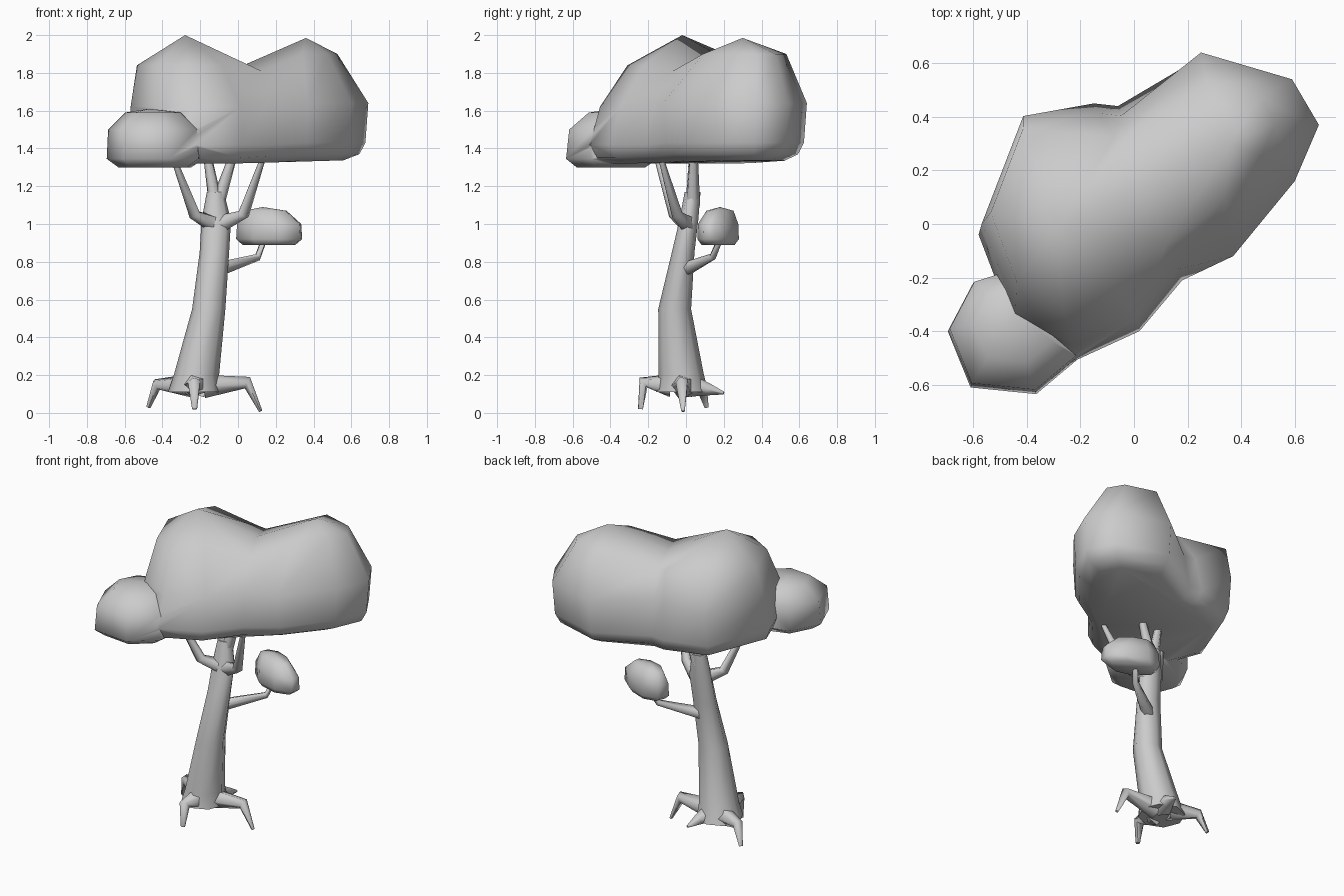
import bpy, bmesh, math
from mathutils import Vector

if "Cube" in bpy.data.objects:
    bpy.data.objects.remove(bpy.data.objects["Cube"])


def skin(name, rings, cap_fans=None, angle=75):
    """Skin rings of points, flat start cap; end is flat or fans of (points, pole)."""
    bm = bmesh.new()
    vr = [[bm.verts.new(p) for p in ring] for ring in rings]
    n = len(vr[0])
    for a, b in zip(vr, vr[1:]):
        for i in range(n):
            j = (i + 1) % n
            bm.faces.new((a[i], a[j], b[j], b[i]))
    bm.faces.new(vr[0][::-1])
    if cap_fans:
        extra = {}
        for loop, pole in cap_fans:
            # loop items are ring indices or shared extra points
            vs = [vr[-1][k] if isinstance(k, int) else extra.setdefault(k, None) or
                  extra.update({k: bm.verts.new(k)}) or extra[k] for k in loop]
            tip = bm.verts.new(pole)
            for i, v in enumerate(vs):
                bm.faces.new((v, vs[(i + 1) % len(vs)], tip))
    else:
        bm.faces.new(vr[-1])
    bmesh.ops.recalc_face_normals(bm, faces=bm.faces)
    mesh = bpy.data.meshes.new(name)
    bm.to_mesh(mesh)
    bm.free()
    obj = bpy.data.objects.new(name, mesh)
    bpy.context.collection.objects.link(obj)
    smooth(obj, angle)
    return obj


def smooth(obj, angle):
    bpy.ops.object.select_all(action='DESELECT')
    obj.select_set(True)
    bpy.context.view_layer.objects.active = obj
    bpy.ops.object.shade_smooth_by_angle(angle=math.radians(angle))


def shrink(outline, centre, levels):
    """Plan outline scaled about its centre and shifted at each height."""
    cx, cy = centre
    return [[(cx + dx + s * (x - cx), cy + dy + s * (y - cy), z) for x, y in outline]
            for z, s, dx, dy in levels]


def blob(name, outline, centre, levels, pole):
    return skin(name, shrink(outline, centre, levels), [(range(len(outline)), pole)])


def limb(name, path, sides=5):
    """Tapered tube through (x, y, z, radius) points."""
    pts = [Vector(p[:3]) for p in path]
    rings = []
    for i, p in enumerate(pts):
        t = (pts[min(i + 1, len(pts) - 1)] - pts[max(i - 1, 0)]).normalized()
        ref = Vector((0.34, -0.94, 0)) if abs(t.z) > 0.95 else Vector((0, 0, 1))
        u = t.cross(ref).normalized()
        # keep neighbouring rings aligned
        if i and u.dot(prev) < 0:
            u = -u
        prev = u
        v = t.cross(u)
        r = path[i][3]
        rings.append([p + r * (math.cos(a) * u + math.sin(a) * v)
                      for a in (2 * math.pi * k / sides for k in range(sides))])
    return skin(name, rings)


# Main canopy: two lobes sharing one skin, with a valley between two peaks
valley = (.04, .14, 1.845)
left = shrink([(-.42, .375), (-.58, -.04), (-.45, -.38), (-.22, -.51), (.02, -.4)],
              (-.2, -.03),
              [(1.32, .75, 0, 0), (1.35, .93, 0, 0), (1.42, 1, 0, 0), (1.62, .97, 0, .04),
               (1.84, .75, -.05, .08)])
right = shrink([(.37, -.12), (.6, .16), (.69, .37), (.59, .54), (.25, .64)], (.3, .25),
               [(1.335, .7, -.02, 0), (1.37, .88, 0, 0), (1.43, .96, 0, 0), (1.64, 1, 0, 0),
                (1.9, .58, 0, .055)])
seam = [(1.325, .8, 0, 0), (1.36, .93, 0, 0), (1.42, 1, 0, 0), (1.64, .88, 0, 0),
        (1.81, .6, 0, 0)]
front_seam = shrink([(.18, -.21)], valley[:2], seam)
back_seam = shrink([(-.15, .45), (-.06, .44)], valley[:2], seam)
# ring order: left lobe 0-4, front seam 5, right lobe 6-10, back seam 11-12
rings = [a + f + b + s[::-1] for a, f, b, s in zip(left, front_seam, right, back_seam)]
canopy = skin("canopy", rings,
              [([11, 12, 0, 1, 2, 3, 4, 5, valley], (-.28, -.02, 2.0)),
               ([5, 6, 7, 8, 9, 10, 11, valley], (.36, .3, 1.985))])

# Small front clump, merged into the canopy
small = blob("canopy_small",
             [(-.365, -.635), (-.61, -.61), (-.695, -.4), (-.6, -.22), (-.38, -.15),
              (-.18, -.3), (-.21, -.505)], (-.45, -.41),
             [(1.3, .75, 0, 0), (1.345, 1, 0, 0), (1.5, .97, 0, .01), (1.59, .6, 0, .03)],
             (-.47, -.38, 1.61))
union = canopy.modifiers.new("merge", 'BOOLEAN')
union.operation = 'UNION'
union.solver = 'EXACT'
union.object = small
bpy.context.view_layer.objects.active = canopy
while canopy.modifiers[0] != union:
    bpy.ops.object.modifier_move_to_index(modifier="merge", index=0)
bpy.ops.object.modifier_apply(modifier="merge")
bpy.data.objects.remove(small)
smooth(canopy, 75)

# Small leaf clump on the side branch
blob("side_leaves",
     [(-.01, .19), (.02, .26), (.12, .28), (.25, .23), (.34, .15), (.33, .09), (.22, .06),
      (.08, .1)], (.16, .17),
     [(.89, .8, 0, 0), (.92, 1, 0, 0), (1.0, .97, 0, 0), (1.07, .65, -.02, .01)],
     (.13, .18, 1.09))

# Trunk: leaning elliptical rings (x, y, z, half width x, half width y)
trunk = [(-.23, -.02, .11, .14, .14), (-.22, -.025, .2, .12, .12),
         (-.155, -.06, .55, .088, .087), (-.125, -.015, .85, .078, .06),
         (-.115, .015, 1.02, .078, .05), (-.12, .035, 1.17, .045, .042)]
skin("trunk", [[(x + a * math.cos(k * math.pi / 4), y + b * math.sin(k * math.pi / 4), z)
                for k in range(8)] for x, y, z, a, b in trunk])

# Branches reaching into the canopy and out to the side leaves, and clawed roots
limbs = {
    "branch_left": [(-.12, .01, 1.0, .05), (-.23, -.06, 1.05, .032), (-.35, -.16, 1.37, .014)],
    "branch_right": [(-.09, .01, 1.0, .05), (.03, -.05, 1.05, .032), (.14, -.14, 1.37, .014)],
    "branch_mid_left": [(-.12, .03, 1.12, .038), (-.165, .035, 1.38, .022)],
    "branch_mid_right": [(-.11, .035, 1.1, .04), (-.02, .04, 1.38, .022)],
    "side_branch": [(-.11, .0, .76, .04), (.105, .14, .825, .02), (.14, .18, .92, .016)],
    "root_left": [(-.26, .01, .145, .065), (-.43, .08, .15, .033), (-.475, .11, .03, .012)],
    "root_front": [(-.23, -.08, .145, .065), (-.23, -.225, .16, .035), (-.23, -.24, .02, .014)],
    "root_right": [(-.18, -.02, .14, .065), (.05, -.02, .16, .035), (.12, -.015, .008, .01)],
    "root_back": [(-.2, .02, .145, .065), (-.17, .12, .125, .035), (-.15, .2, .105, .008)],
}
for name, path in limbs.items():
    limb(name, path)
